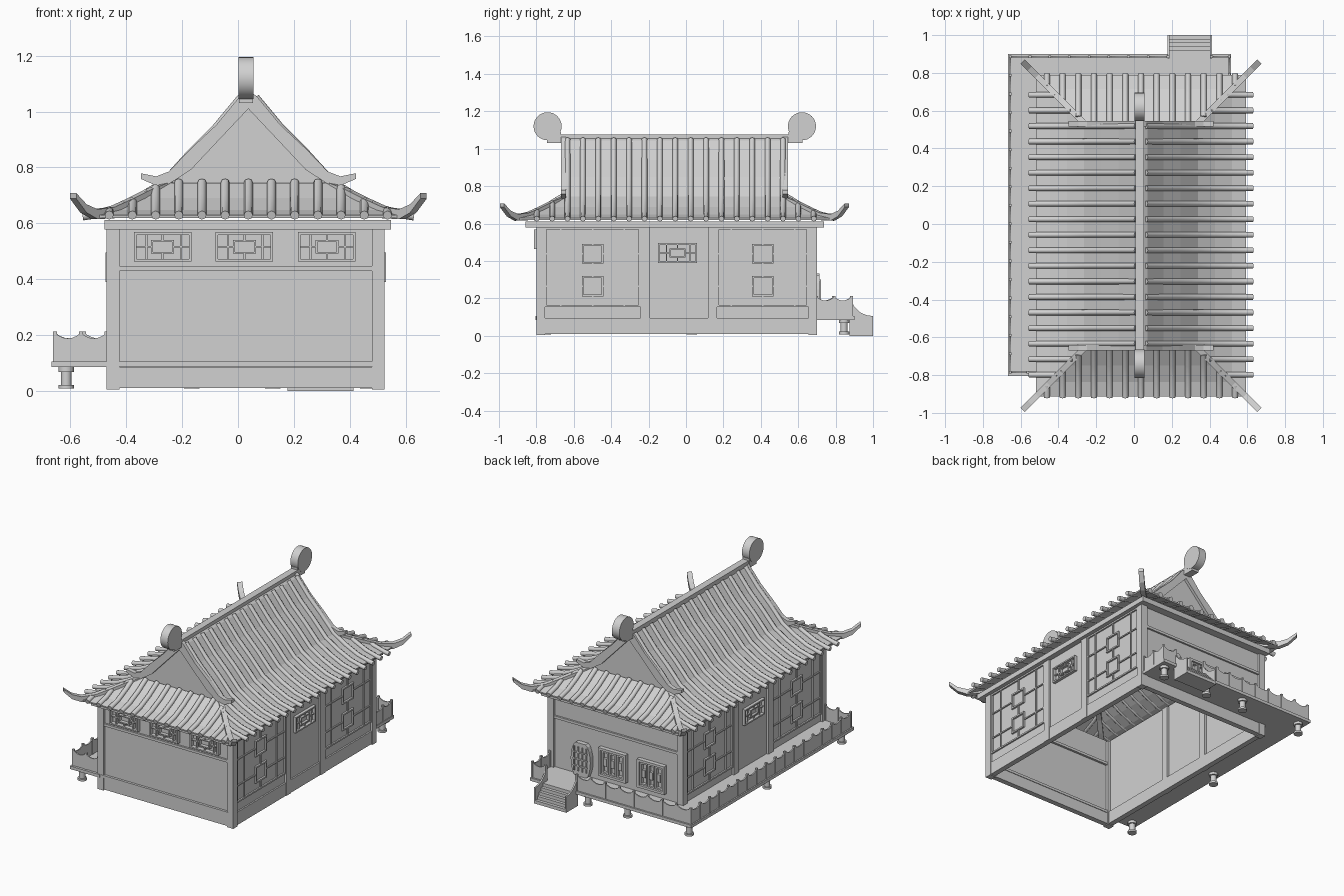
import bpy, bmesh, math
from mathutils import Matrix, Vector

if "Cube" in bpy.data.objects:
    bpy.data.objects.remove(bpy.data.objects["Cube"])

grey = bpy.data.materials.new("plain grey")
grey.use_nodes = True
grey.diffuse_color = (0.64, 0.64, 0.64, 1)
grey.node_tree.nodes["Principled BSDF"].inputs["Base Color"].default_value = grey.diffuse_color

CX, CY = 0.037, -0.062            # roof centre
HALF, HIP = 0.595, 0.30           # half length of the gable roof, where the hips begin
EAVE = 0.555
PROFILE = [(0.0, 1.06), (0.03, 1.04), (0.115, 0.935), (0.205, 0.845), (HIP, 0.74),
           (0.39, 0.685), (0.48, 0.643), (EAVE, 0.624), (0.6, 0.617)]


def finish(name, bm, smooth=False):
    bmesh.ops.recalc_face_normals(bm, faces=bm.faces)
    me = bpy.data.meshes.new(name)
    bm.to_mesh(me)
    bm.free()
    me.materials.append(grey)
    ob = bpy.data.objects.new(name, me)
    bpy.context.collection.objects.link(ob)
    if smooth:
        bpy.ops.object.select_all(action='DESELECT')
        ob.select_set(True)
        bpy.context.view_layer.objects.active = ob
        bpy.ops.object.shade_smooth_by_angle()
    return ob


def boxes(name, extents):
    """One object from boxes given as x0, x1, y0, y1, z0, z1."""
    bm = bmesh.new()
    for x0, x1, y0, y1, z0, z1 in extents:
        m = Matrix.Translation(((x0 + x1) / 2, (y0 + y1) / 2, (z0 + z1) / 2))
        bmesh.ops.create_cube(bm, size=1, matrix=m @ Matrix.Diagonal((x1 - x0, y1 - y0, z1 - z0, 1)))
    return finish(name, bm)


def ribbons(name, paths, width):
    """Upright strips: each path point is x, y, top z, height."""
    bm = bmesh.new()
    for path in paths:
        run = Vector(path[-1][:2]) - Vector(path[0][:2])
        side = Vector((-run.y, run.x)).normalized() * width / 2
        rings = []
        for x, y, z, h in path:
            rings.append([bm.verts.new((x + s * side.x, y + s * side.y, zz))
                          for s, zz in ((1, z), (-1, z), (-1, z - h), (1, z - h))])
        for a, b in zip(rings, rings[1:]):
            for i in range(4):
                bm.faces.new((a[i], a[(i + 1) % 4], b[(i + 1) % 4], b[i]))
        bm.faces.new(rings[0])
        bm.faces.new(rings[-1])
    return finish(name, bm)


def prism(name, points, y0, y1):
    bm = bmesh.new()
    f = bm.faces.new([bm.verts.new((x, y0, z)) for x, z in points])
    new = bmesh.ops.extrude_face_region(bm, geom=[f])["geom"]
    bmesh.ops.translate(bm, vec=(0, y1 - y0, 0), verts=[v for v in new if isinstance(v, bmesh.types.BMVert)])
    return finish(name, bm)


def tubes(name, paths, radius):
    cu = bpy.data.curves.new(name, 'CURVE')
    cu.dimensions = '3D'
    cu.bevel_depth, cu.bevel_resolution, cu.use_fill_caps = radius, 2, True
    for path in paths:
        sp = cu.splines.new('POLY')
        sp.points.add(len(path) - 1)
        for p, co in zip(sp.points, path):
            p.co = (*co, 1)
    cu.materials.append(grey)
    ob = bpy.data.objects.new(name, cu)
    bpy.context.collection.objects.link(ob)
    bpy.ops.object.select_all(action='DESELECT')
    ob.select_set(True)
    bpy.context.view_layer.objects.active = ob
    bpy.ops.object.convert(target='MESH')


def roof_z(d):
    for (a, za), (b, zb) in zip(PROFILE, PROFILE[1:]):
        if d <= b:
            return za + (zb - za) * (d - a) / (b - a)
    return PROFILE[-1][1]


def slope(start, end):
    return [start] + [d for d, z in PROFILE if start + 0.01 < d < end - 0.01] + [end]


# Wall shell, open at top and bottom, with helpers to place trim on a wall
X0, X1, Y0, Y1 = -0.455, 0.51, -0.785, 0.685
WALLS = {"front": ('y', Y0, -1), "back": ('y', Y1, 1), "left": ('x', X1, 1), "right": ('x', X0, -1)}


def on_wall(wall, u0, u1, z0, z1, depth, inner=0):
    axis, base, s = WALLS[wall]
    a, b = sorted((base - s * inner, base + s * depth))
    return (u0, u1, a, b, z0, z1) if axis == 'y' else (a, b, u0, u1, z0, z1)


def frame(wall, u0, u1, z0, z1, t, depth):
    return [on_wall(wall, *r, depth) for r in ((u0, u1, z0, z0 + t), (u0, u1, z1 - t, z1),
                                               (u0, u0 + t, z0, z1), (u1 - t, u1, z0, z1))]


def lattice_window(wall, u0, u1, z0, z1, depth):
    c, m, t = (u0 + u1) / 2, (z0 + z1) / 2, 0.007
    w, h = (u1 - u0) * 0.2, (z1 - z0) * 0.24
    out = frame(wall, u0, u1, z0, z1, 0.009, depth) + frame(wall, c - w, c + w, m - h, m + h, t, depth - 0.004)
    for s in (-1, 1):
        for a, b, p, q in ((c + s * w, c + s * (u1 - c), m - t / 2, m + t / 2),
                           (c - t / 2, c + t / 2, m + s * h, m + s * (z1 - m)),
                           (c + s * w * 1.5, c + s * w * 1.5 + t, z0, z1)):
            out.append(on_wall(wall, *sorted((a, b)), *sorted((p, q)), depth - 0.008))
    return out


boxes("walls", [on_wall(w, *((X0, X1) if w in ("front", "back") else (Y0, Y1)), 0.01, 0.6, 0, 0.01) for w in WALLS])
boxes("corner_posts", [(x, x + 0.045, y, y + 0.045, 0.005, 0.6) for x in (-0.47, 0.48) for y in (-0.80, 0.655)])

# End walls: sill, rails and lattice windows
for w in ("front", "back"):
    boxes(w + "_wall_rails", [on_wall(w, X0, X1, a, b, d, 0.025) for a, b, d in
                              ((0.01, 0.085, 0.01), (0.088, 0.105, 0.016), (0.43, 0.447, 0.012))])
boxes("front_windows", [b for u in (-0.373, -0.08, 0.215)
                        for b in lattice_window("front", u, u + 0.206, 0.464, 0.568, 0.028)])

# Long walls: sills, door posts, door window and lattice bays
for w in ("left", "right"):
    boxes(w + "_wall_rails", [on_wall(w, Y0, Y1, 0.01, 0.095, 0.01, 0.025)]
          + [on_wall(w, a, a + 0.05, 0.01, 0.6, 0.014, 0.025) for a in (-0.243, 0.117)])
    boxes(w + "_door_window", lattice_window(w, -0.15, 0.06, 0.39, 0.495, 0.02))
    bars = []
    for a, b in ((-0.755, -0.243), (0.167, 0.655)):
        c = (a + b) / 2
        bars += frame(w, a, b, 0.155, 0.578, 0.01, 0.01)
        for z0, z1 in ((0.21, 0.32), (0.385, 0.49)):
            bars += frame(w, c - 0.058, c + 0.058, z0, z1, 0.01, 0.012)
            m = (z0 + z1) / 2
            bars += [on_wall(w, p, q, m - 0.004, m + 0.004, 0.008) for p, q in ((a, c - 0.058), (c + 0.058, b))]
        bars += [on_wall(w, c - 0.004, c + 0.004, p, q, 0.008) for p, q in ((0.16, 0.21), (0.32, 0.385), (0.49, 0.575))]
        bars += [on_wall(w, c + s * 0.17 - 0.004, c + s * 0.17 + 0.004, 0.16, 0.575, 0.008) for s in (-1, 1)]
    boxes(w + "_lattice", bars)

# Rounded door and barred windows at the back
angles = [i * math.tau / 24 for i in range(24)]
prism("round_door", [(0.272 + 0.072 * math.cos(a), 0.212 + max(-0.108, min(0.113, 0.14 * math.sin(a))))
                     for a in angles], Y1, 0.715)
boxes("round_door_bars", [on_wall("back", 0.272 + u - 0.004, 0.272 + u + 0.004, 0.14, 0.3, 0.037) for u in (-0.045, -0.015, 0.015, 0.045)]
      + [on_wall("back", 0.22, 0.324, z, z + 0.008, 0.037) for z in (0.17, 0.215, 0.26)])
bars = []
for u in (-0.338, -0.055):
    bars += frame("back", u, u + 0.2, 0.145, 0.332, 0.016, 0.028)
    for i in range(3):
        p = u + 0.02 + i * 0.055
        bars += frame("back", p, p + 0.05, 0.165, 0.312, 0.009, 0.02)
        bars.append(on_wall("back", p + 0.014, p + 0.036, 0.215, 0.265, 0.02))
boxes("back_windows", bars)

# Eave beams
boxes("eave_beams", [(-0.477, 0.547, -0.858, -0.78, 0.578, 0.612), (-0.477, 0.547, 0.67, 0.737, 0.578, 0.612),
                     (-0.477, -0.45, -0.858, 0.737, 0.578, 0.612), (0.505, 0.547, -0.858, 0.737, 0.578, 0.612)])

# Roof sheets: two long slopes and the two end skirts
bm = bmesh.new()
rows = [d for d, z in PROFILE if d <= EAVE]
for s in (-1, 1):
    for d, e in zip(rows, rows[1:]):
        ring = [(k, t) for k, t in ((d, -1), (d, 1), (e, 1), (e, -1))]
        bm.faces.new([bm.verts.new((CX + s * k, CY + t * (HALF + max(0, k - HIP)), roof_z(k))) for k, t in ring])
        if d >= HIP:
            bm.faces.new([bm.verts.new((CX + t * k, CY + s * (HALF + k - HIP), roof_z(k))) for k, t in ring])
bmesh.ops.remove_doubles(bm, verts=bm.verts, dist=0.0005)
roof = finish("roof_sheet", bm)
solid = roof.modifiers.new("thickness", 'SOLIDIFY')
solid.thickness, solid.offset = 0.01, 0

# Round tile rows
side_rows, end_rows = [], []
for s in (-1, 1):
    for j in range(19):
        y = -0.798 + 0.0823 * j
        past = abs(y - CY) - HALF
        start = 0.025 if past < 0 else HIP + past
        side_rows.append([(CX + s * d, y, roof_z(d) + 0.007) for d in slope(start, 0.593)])
    for k in range(-6, 7):
        dx = 0.083 * k
        end_rows.append([(CX + dx, CY + s * (HALF + d - HIP), roof_z(d) + 0.006)
                         for d in slope(max(HIP, abs(dx)), 0.562)])
tubes("side_tile_rows", side_rows, 0.015)
tubes("end_tile_rows", end_rows, 0.016)

# Gable panels, verge boards with turned-out ends, and swept hip ridges
gable = [(CX + s * d, z - 0.01) for s, order in ((-1, -1), (1, 1))
         for d, z in PROFILE[:5][::order] if not (s == 1 and d == 0)]
VERGE = [(0, 1.075, 0.065), (0.03, 1.055, 0.077), (0.115, 0.952, 0.064), (0.205, 0.868, 0.076),
         (0.285, 0.785, 0.045), (0.33, 0.768, 0.033), (0.385, 0.779, 0.02)]
HIPS = [(0.28, 0.752, 0.05), (0.35, 0.725, 0.045), (0.42, 0.69, 0.045), (0.49, 0.658, 0.04),
        (0.55, 0.65, 0.035), (0.59, 0.668, 0.03), (0.627, 0.708, 0.02)]
verges, hips = [], []
for t, name in ((-1, "front"), (1, "back")):
    y = CY + t * (HALF - 0.012)
    prism(name + "_gable", gable, y - 0.005, y + 0.005)
    for s in (-1, 1):
        verges.append([(CX + s * d, CY + t * (HALF - 0.002), z, h) for d, z, h in VERGE])
        hips.append([(CX + s * d, CY + t * (HALF + d - HIP), z, h) for d, z, h in HIPS])
ribbons("verge_boards", verges, 0.028)
ribbons("hip_ridges", hips, 0.032)

# Main ridge with an upright disc at each end
boxes("ridge_beam", [(0.008, 0.054, -0.69, 0.565, 1.03, 1.077)])
bm = bmesh.new()
for y in (-0.74, 0.62):
    bmesh.ops.create_cone(bm, cap_ends=True, segments=32, radius1=0.075, radius2=0.075, depth=0.054,
                          matrix=Matrix.Translation((0.029, y, 1.12)) @ Matrix.Rotation(math.pi / 2, 4, 'Y'))
    bmesh.ops.create_cube(bm, size=1, matrix=Matrix.Translation((0.029, y - math.copysign(0.035, y), 1.06))
                          @ Matrix.Diagonal((0.05, 0.075, 0.06, 1)))
finish("ridge_discs", bm, True)

# Veranda deck on the right and back, with turned feet
boxes("veranda_deck", [(-0.668, -0.45, -0.805, 0.9, 0.085, 0.105), (-0.46, 0.513, 0.68, 0.9, 0.085, 0.105)])
bm = bmesh.new()
for x, y in ((-0.615, -0.75), (-0.615, 0.03), (-0.615, 0.845), (-0.165, 0.845), (0.125, 0.845), (0.465, 0.845)):
    for r, z0, z1 in ((0.028, 0.008, 0.022), (0.019, 0.02, 0.07), (0.028, 0.068, 0.087)):
        bmesh.ops.create_cone(bm, cap_ends=True, segments=16, radius1=r, radius2=r, depth=z1 - z0,
                              matrix=Matrix.Translation((x, y, (z0 + z1) / 2)))
finish("veranda_feet", bm, True)

# Scalloped railings with small posts
rails, posts = [], []
for a, b in (((-0.655, -0.785), (-0.655, 0.885)), ((-0.655, 0.885), (0.18, 0.885)), ((0.41, 0.885), (0.505, 0.885)),
             ((-0.655, -0.785), (-0.47, -0.785)), ((0.505, 0.70), (0.505, 0.885))):
    a, b = Vector(a), Vector(b)
    n = max(1, round((b - a).length / 0.1))
    path = []
    for i in range(n * 6 + 1):
        p = a.lerp(b, i / (n * 6))
        z = 0.188 + 0.02 * (2 * (i % 6) / 6 - 1) ** 2
        path.append((p.x, p.y, z, z - 0.1))
        if i % 6 == 0:
            posts.append((p.x - 0.007, p.x + 0.007, p.y - 0.007, p.y + 0.007, 0.1, 0.212))
    rails.append(path)
ribbons("railing_panels", rails, 0.008)
boxes("railing_posts", posts)

# Stairs with curved cheeks
boxes("stairs", [(0.18, 0.41, 0.88, 1.0 - 0.02 * i, 0.021 * i, 0.021 * (i + 1)) for i in range(5)])
ribbons("stair_cheeks", [[(x, y, z, z) for y, z in ((0.875, 0.205), (0.9, 0.155), (0.93, 0.125), (0.965, 0.11), (1.0, 0.105))]
                         for x in (0.182, 0.408)], 0.01)
